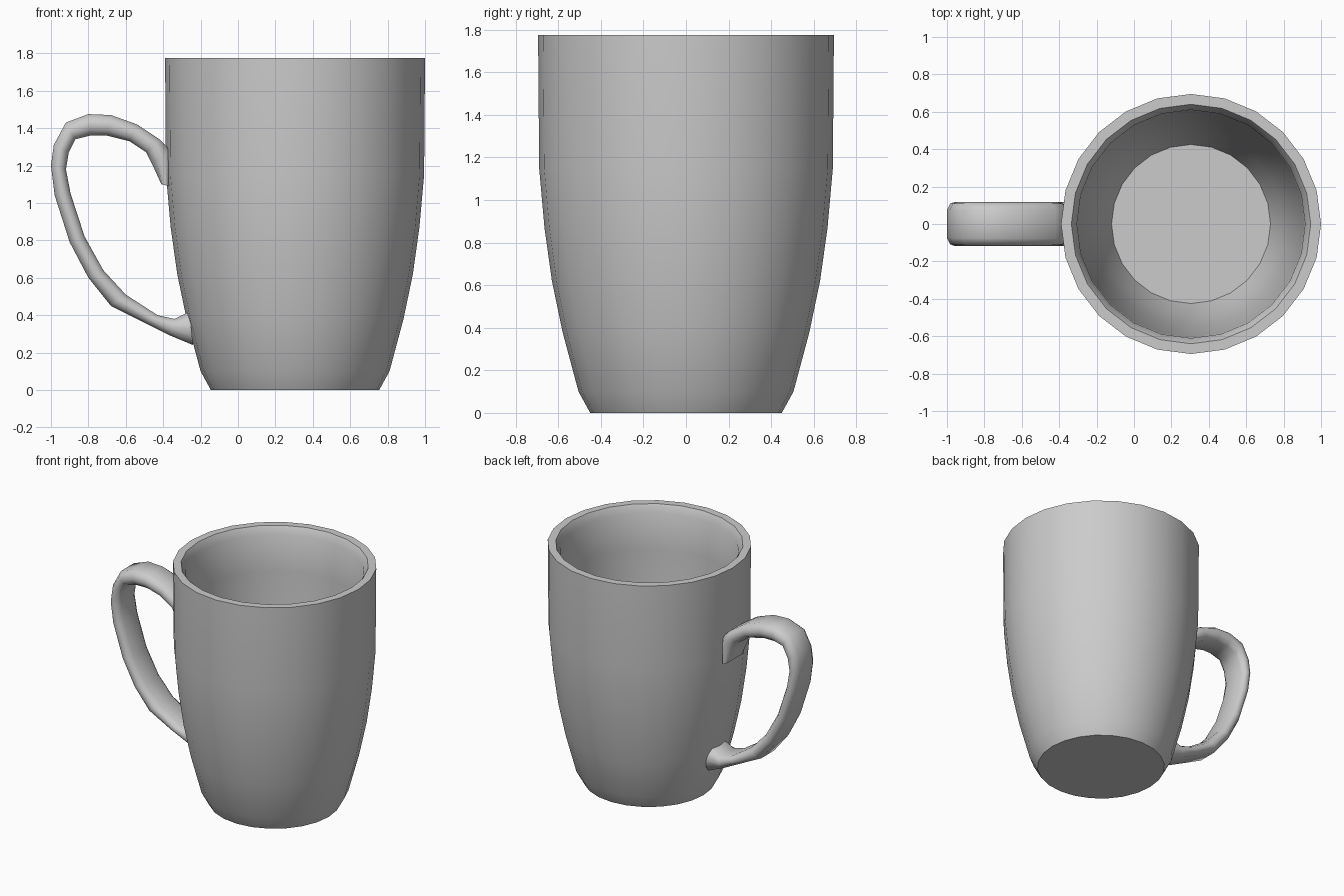
import bpy, bmesh, math
from mathutils import Vector

cube = bpy.data.objects.get("Cube")
if cube:
    bpy.data.objects.remove(cube, do_unlink=True)

glaze = bpy.data.materials.new("grey_glaze")
glaze.use_nodes = True
GREY = (0.6, 0.6, 0.6, 1)
glaze.diffuse_color = GREY
glaze.node_tree.nodes["Principled BSDF"].inputs["Base Color"].default_value = GREY


def finish(bm, name, angle):
    bmesh.ops.recalc_face_normals(bm, faces=bm.faces)
    mesh = bpy.data.meshes.new(name)
    bm.to_mesh(mesh)
    bm.free()
    mesh.materials.append(glaze)
    obj = bpy.data.objects.new(name, mesh)
    bpy.context.collection.objects.link(obj)
    bpy.ops.object.select_all(action='DESELECT')
    obj.select_set(True)
    bpy.context.view_layer.objects.active = obj
    bpy.ops.object.shade_smooth_by_angle(angle=math.radians(angle))
    return obj


def skin(bm, loops):
    """Bridge closed rings of points and cap both ends."""
    rings = [[bm.verts.new(p) for p in loop] for loop in loops]
    n = len(rings[0])
    for a, b in zip(rings, rings[1:]):
        for i in range(n):
            j = (i + 1) % n
            bm.faces.new((a[i], a[j], b[j], b[i]))
    bm.faces.new(rings[0])
    bm.faces.new(rings[-1])


# Cup: outer wall, rim, inner wall and floor as one turned profile (radius, z)
CENTRE_X, SIDES = 0.305, 24
profile = [(0.45, 0), (0.505, 0.1), (0.58, 0.38), (0.63, 0.62), (0.665, 0.87),
           (0.69, 1.15), (0.695, 1.775), (0.64, 1.775), (0.61, 1.72),
           (0.605, 1.45), (0.59, 1.1), (0.55, 0.6), (0.49, 0.25), (0.425, 0.08)]


def circle(r, z):
    turns = [math.tau * i / SIDES for i in range(SIDES)]
    return [(CENTRE_X + r * math.cos(t), r * math.sin(t), z) for t in turns]


bm = bmesh.new()
skin(bm, [circle(r, z) for r, z in profile])
finish(bm, "cup_body", 35)

# Handle: flat rounded strap between paired outer and inner edge points (x, z)
edges = [((-0.37, 1.09), (-0.41, 1.1)), ((-0.36, 1.28), (-0.46, 1.21)),
         ((-0.42, 1.34), (-0.49, 1.27)), ((-0.54, 1.42), (-0.58, 1.33)),
         ((-0.68, 1.47), (-0.7, 1.36)), ((-0.8, 1.475), (-0.79, 1.36)),
         ((-0.92, 1.43), (-0.87, 1.34)), ((-0.985, 1.31), (-0.905, 1.27)),
         ((-1.0, 1.2), (-0.92, 1.18)), ((-0.98, 1.04), (-0.895, 1.05)),
         ((-0.9, 0.79), (-0.82, 0.82)), ((-0.8, 0.6), (-0.72, 0.64)),
         ((-0.68, 0.45), (-0.6, 0.51)), ((-0.5, 0.36), (-0.43, 0.4)),
         ((-0.36, 0.29), (-0.34, 0.38)), ((-0.24, 0.24), (-0.26, 0.42))]
HALF_WIDTH = 0.117
section = [(0, -0.65), (0, 0.65), (0.22, 0.93), (0.5, 1),
           (0.78, 0.93), (1, 0.65), (1, -0.65), (0.78, -0.93),
           (0.5, -1), (0.22, -0.93)]


def strap(outer, inner):
    a, b = Vector((outer[0], 0, outer[1])), Vector((inner[0], 0, inner[1]))
    return [a.lerp(b, t) + Vector((0, w * HALF_WIDTH, 0)) for t, w in section]


bm = bmesh.new()
skin(bm, [strap(a, b) for a, b in edges])
finish(bm, "handle", 50)
